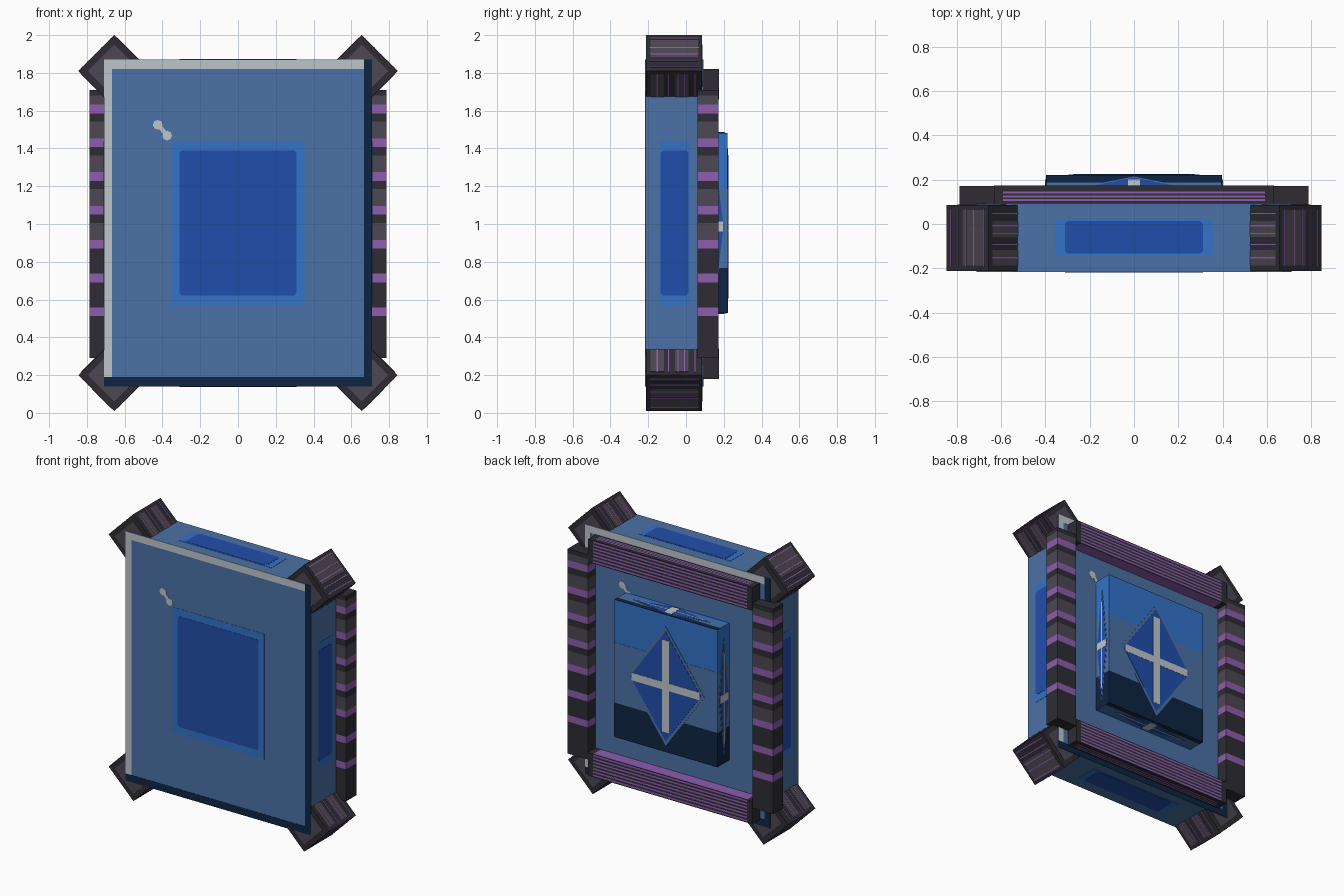
import bpy, bmesh, math
from mathutils import Vector, Matrix

cube = bpy.data.objects.get("Cube")
if cube:
    bpy.data.objects.remove(cube, do_unlink=True)


def lin(c):
    c /= 255
    return c / 12.92 if c <= 0.04045 else ((c + 0.055) / 1.055) ** 2.4


def material(name, r, g, b):
    col = (lin(r), lin(g), lin(b), 1)
    m = bpy.data.materials.new(name)
    m.diffuse_color = col
    m.use_nodes = True
    bsdf = m.node_tree.nodes["Principled BSDF"]
    bsdf.inputs["Base Color"].default_value = col
    bsdf.inputs["Roughness"].default_value = 0.8
    return m


STEEL = material("steel blue", 75, 113, 166)
LIGHT = material("bright blue", 50, 115, 201)
DEEP = material("deep blue", 33, 78, 171)
NAVY = material("navy", 13, 37, 66)
PALE = material("pale grey", 189, 198, 203)
DARK = material("charcoal", 46, 44, 52)
GREY = material("warm grey", 77, 71, 82)
PURPLE = material("purple", 141, 93, 173)

X, Y, Z = Vector((1, 0, 0)), Vector((0, 1, 0)), Vector((0, 0, 1))


def finish(bm, name, mats):
    bmesh.ops.recalc_face_normals(bm, faces=bm.faces)
    me = bpy.data.meshes.new(name)
    bm.to_mesh(me)
    bm.free()
    for m in mats:
        me.materials.append(m)
    ob = bpy.data.objects.new(name, me)
    bpy.context.collection.objects.link(ob)
    return ob


def box_bm(lo, hi, rot=Matrix()):
    lo, hi = Vector(lo), Vector(hi)
    bm = bmesh.new()
    bmesh.ops.create_cube(bm, size=1, matrix=Matrix.Translation((lo + hi) / 2)
                          @ rot @ Matrix.Diagonal((*(hi - lo), 1)))
    return bm


def frame(origin, u, v):
    """Flat drawing frame on a face: origin, across, up, outward normal."""
    return Vector(origin), u, v, u.cross(v)


def plates(name, fr, polys, mat, layer=1):
    """Thin painted plates lying on a face."""
    o, u, v, n = fr
    bm = bmesh.new()
    for poly in polys:
        rings = [[bm.verts.new(o + u * a + v * b + n * h) for a, b in poly]
                 for h in (-0.001, 0.0015 * layer)]
        bm.faces.new(rings[0][::-1])
        bm.faces.new(rings[1])
        for i in range(len(poly)):
            j = (i + 1) % len(poly)
            bm.faces.new((rings[0][i], rings[0][j], rings[1][j], rings[1][i]))
    return finish(bm, name, [mat])


def rect(a0, a1, b0, b1):
    return [(a0, b0), (a1, b0), (a1, b1), (a0, b1)]


def disc(a, b, r, n=8):
    return [(a + r * math.cos(math.tau * i / n), b + r * math.sin(math.tau * i / n)) for i in range(n)]


# Main slab
W, B, T, F, R = 0.71, 0.14, 1.87, -0.215, 0.09
CZ = (B + T) / 2
H = (T - B) / 2
finish(box_bm((-W, F, B), (W, R, T)), "main_slab", [STEEL])

# Bevel-like border and glint on front and back
for side, fr in (("front", frame((0, F, CZ), X, Z)), ("back", frame((0, R, CZ), -X, Z))):
    plates(side + "_border_light", fr, [rect(-W, -W + 0.043, -H + 0.05, H - 0.05),
                                        rect(-W, W - 0.043, H - 0.05, H)], PALE)
    plates(side + "_border_dark", fr, [rect(W - 0.043, W, -H, H),
                                       rect(-W, W - 0.043, -H, -H + 0.05)], NAVY)
    plates(side + "_glint", fr, [disc(-0.425, 0.52, 0.026), disc(-0.375, 0.463, 0.026),
                                 [(-0.42, 0.5), (-0.39, 0.463), (-0.375, 0.48), (-0.405, 0.52)]], PALE)

# Blue windows on front, sides, top and bottom
YM = -0.06
for side, fr, a, b, a2, b2 in (
        ("front", frame((0, F, CZ), X, Z), 0.352, 0.435, 0.31, 0.383),
        ("right", frame((W, YM, CZ), Y, Z), 0.08, 0.435, 0.074, 0.383),
        ("left", frame((-W, YM, CZ), -Y, Z), 0.08, 0.435, 0.074, 0.383),
        ("top", frame((0, YM, T), X, Y), 0.355, 0.08, 0.31, 0.074),
        ("bottom", frame((0, YM, B), X, -Y), 0.355, 0.08, 0.31, 0.074)):
    plates(side + "_window_rim", fr, [rect(-a, a, -b, b)], LIGHT, 1)
    k = 0.012
    plates(side + "_window", fr, [[(-a2 + k, -b2), (a2 - k, -b2), (a2, -b2 + k), (a2, b2 - k),
                                   (a2 - k, b2), (-a2 + k, b2), (-a2, b2 - k), (-a2, -b2 + k)]], DEEP, 2)

# Rear emblem block with the same motif on every visible face
PX, P0, P1, Q0, Q1 = 0.395, 0.085, 0.22, 0.53, 1.48
finish(box_bm((-PX, P0, Q0), (PX, P1, Q1)), "rear_block", [LIGHT])
PY, PD, QC, QH = (P0 + P1) / 2, (P1 - P0) / 2, (Q0 + Q1) / 2, (Q1 - Q0) / 2
for side, fr, w, h in (("back", frame((0, P1, QC), -X, Z), PX, QH),
                       ("right", frame((PX, PY, QC), Y, Z), PD, QH),
                       ("left", frame((-PX, PY, QC), -Y, Z), PD, QH),
                       ("top", frame((0, PY, Q1), -X, -Y), PX, PD),
                       ("bottom", frame((0, PY, Q0), X, -Y), PX, PD)):
    name = "emblem_" + side
    c = -0.04 * h

    def diamond(a, b):
        return [(-a * w, c), (0, c - b * h), (a * w, c), (0, c + b * h)]
    plates(name + "_middle", fr, [rect(-w, w, -0.5 * h, 0.38 * h)], STEEL, 1)
    plates(name + "_base", fr, [rect(-w, w, -h, -0.5 * h)], NAVY, 1)
    plates(name + "_rim", fr, [diamond(0.75, 0.87)], STEEL, 2)
    plates(name + "_diamond", fr, [diamond(0.69, 0.8)], DEEP, 3)
    plates(name + "_cross", fr, [rect(-0.07 * w, 0.07 * w, c - 0.67 * h, c + 0.67 * h),
                                 rect(-0.66 * w, -0.07 * w, c - 0.055 * h, c + 0.055 * h),
                                 rect(0.07 * w, 0.66 * w, c - 0.055 * h, c + 0.055 * h)], PALE, 4)


def cut(bm, axis, values):
    for val in values:
        bmesh.ops.bisect_plane(bm, geom=bm.verts[:] + bm.edges[:] + bm.faces[:],
                               plane_co=axis * val, plane_no=axis)


# Upright rails, banded by height
STRIPES = [0.535 + 0.179 * i for i in range(7)]
for side, s in (("left", 1), ("right", -1)):
    xs = sorted((0.63 * s, 0.787 * s))
    bm = box_bm((xs[0], 0.06, 0.29), (xs[1], 0.172, 1.71))
    for z in STRIPES:
        cut(bm, Z, (z - 0.023, z + 0.023, z + 0.112 if z < 1.6 else z + 0.07))
    for f in bm.faces:
        z = f.calc_center_median().z
        for i, q in enumerate(STRIPES):
            if abs(z - q) < 0.023:
                f.material_index = 2
            elif i > 1 and q + 0.023 < z < q + (0.112 if q < 1.6 else 0.07) and abs(f.normal.z) < 0.5:
                f.material_index = 1
    finish(bm, side + "_rail", [DARK, GREY, PURPLE])

# Cross rails with fine lengthwise stripes and a purple inner side
for name, z0, inner in (("top_rail", 1.66, -1), ("bottom_rail", 0.18, 1)):
    bm = box_bm((-0.63, 0.07, z0), (0.63, 0.174, z0 + 0.16))
    cut(bm, X, (-0.59, 0.59))
    rows = [z0 + 0.012 + 0.0227 * i for i in range(7)]
    for z in rows:
        cut(bm, Z, (z - 0.005, z + 0.006))
    lines = (0.108, 0.124, 0.142)
    for y in lines:
        cut(bm, Y, (y - 0.004, y + 0.004))
    for f in bm.faces:
        p = f.calc_center_median()
        if abs(p.x) > 0.59:
            continue
        if f.normal.z * inner > 0.5:
            f.material_index = 2
        elif f.normal.z * inner < -0.5:
            f.material_index = 2 if any(abs(p.y - y) < 0.004 for y in lines) else 0
        else:
            f.material_index = 2 if any(abs(p.z - z) < 0.006 for z in rows) else 0
    finish(bm, name, [DARK, GREY, PURPLE])

# Corner blocks, turned 45 degrees, with grey panels and thin purple lines
C, CF, CR = 0.134, -0.211, 0.086
YC, YH = (CF + CR) / 2, (CR - CF) / 2
for vert, sz in (("top", 1), ("bottom", -1)):
    for horiz, sx in (("left", 1), ("right", -1)):
        name = f"{vert}_{horiz}_corner"
        cen = Vector((0.655 * sx, YC, 1.005 + 0.805 * sz))
        half = Vector((C, YH, C))
        finish(box_bm(cen - half, cen + half, Matrix.Rotation(math.pi / 4, 4, 'Y')), name, [DARK])
        out = Vector((sx, 0, sz)).normalized()
        # outer face: lines run front to back
        up = Vector((-sx, 0, sz)).normalized()
        fr = frame(cen + out * C, Y * (1 if up.cross(out).y > 0 else -1), up)
        if fr[3].dot(out) < 0:
            fr = frame(cen + out * C, -fr[1], up)
        plates(name + "_outer_panel", fr, [rect(-0.125, 0.125, -0.03, 0.115)], GREY, 1)
        plates(name + "_outer_lines", fr, [rect(-0.13, 0.13, b - 0.003, b + 0.003)
                                           for b in (-0.105, -0.06, -0.01, 0.04, 0.105)], PURPLE, 2)
        # flank faces: lines run along the slope
        for k, d in enumerate((up, -up)):
            fr = frame(cen + d * C, Y, out)
            if fr[3].dot(d) < 0:
                fr = frame(cen + d * C, -Y, out)
            q = fr[1].y
            plates(f"{name}_flank_panel_{k}", fr,
                   [rect(q * m - 0.035, q * m + 0.035, -0.11, 0.11) for m in (-0.09, 0.04)], GREY, 1)
            plates(f"{name}_flank_lines_{k}", fr,
                   [rect(q * m - 0.003, q * m + 0.003, -0.115, 0.115)
                    for m in (-0.09, -0.03, 0.02, 0.055, 0.11)], PURPLE, 2)
        # caps
        for cap, y, u in (("front", CF, X), ("back", CR, -X)):
            fr = frame((cen.x, y, cen.z), u, Z)
            plates(f"{name}_{cap}_panel", fr, [disc(0, 0, 0.14, 4)], GREY, 1)
